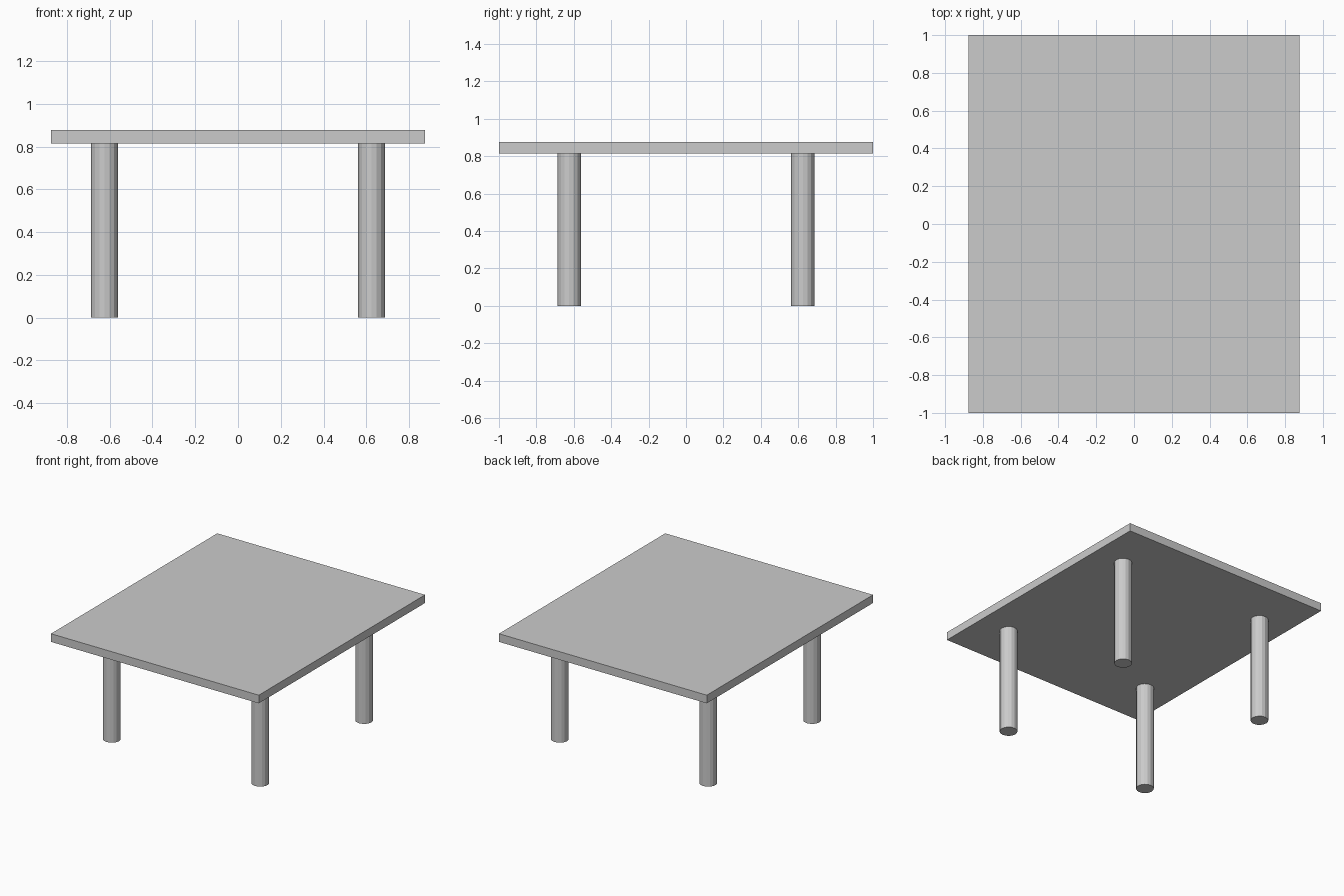
import bpy

if "Cube" in bpy.data.objects:
    bpy.data.objects.remove(bpy.data.objects["Cube"])

TOP_Z, THICK = 0.877, 0.062
UNDER_Z = TOP_Z - THICK

# Flat rectangular top
bpy.ops.mesh.primitive_cube_add(size=1, location=(0, 0, TOP_Z - THICK / 2))
top = bpy.context.object
top.name = "table_top"
top.scale = (1.75, 2.0, THICK)
bpy.ops.object.transform_apply(location=False, rotation=False, scale=True)


# Round leg standing on the floor and meeting the underside
def add_leg(name, x, y):
    bpy.ops.mesh.primitive_cylinder_add(
        vertices=16, radius=0.0625, depth=UNDER_Z, location=(x, y, UNDER_Z / 2))
    bpy.context.object.name = name


for y, end in ((-0.625, "front"), (0.625, "back")):
    for x, side in ((-0.625, "left"), (0.625, "right")):
        add_leg(f"{end}_{side}_leg", x, y)
